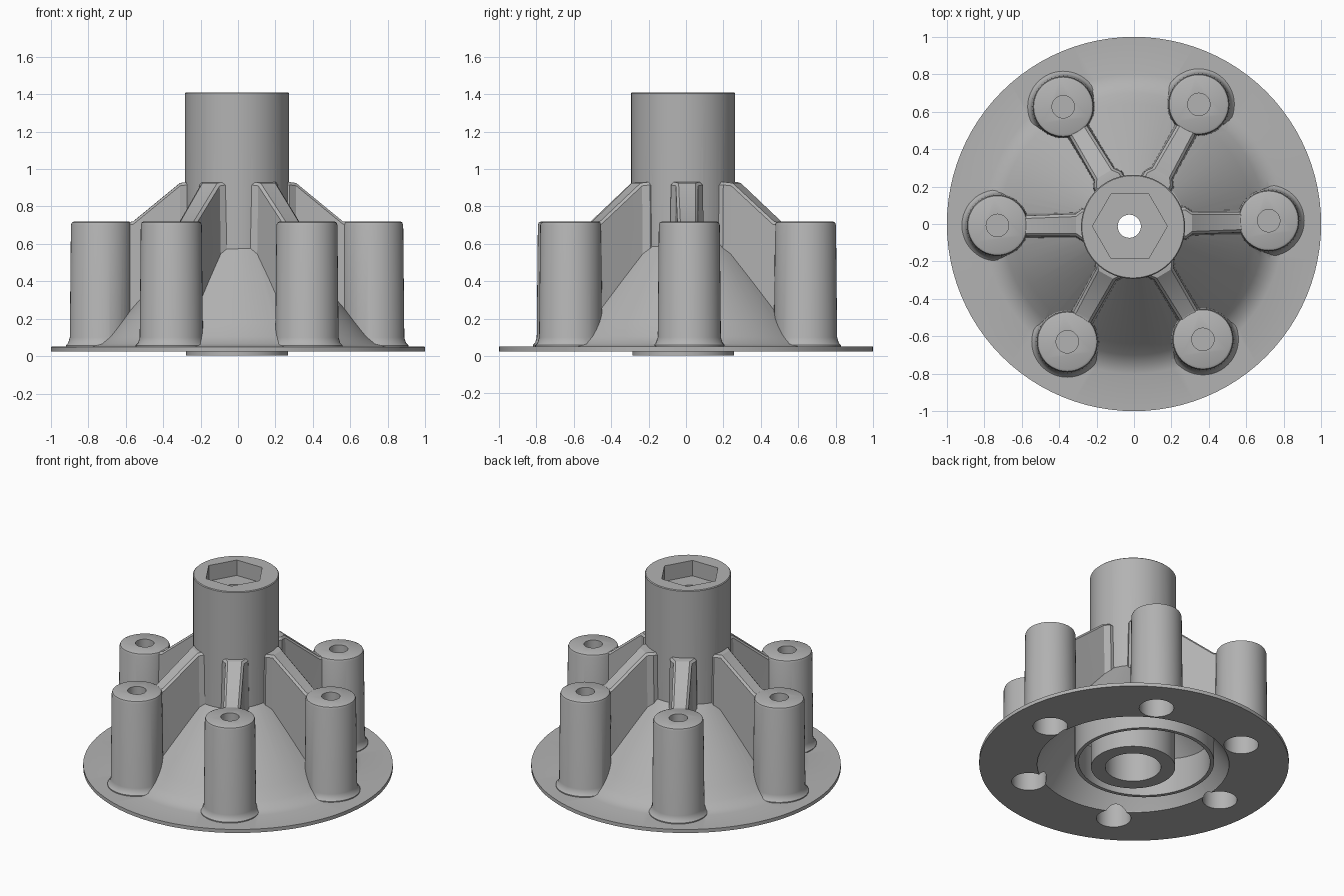
import bpy, bmesh, math
from mathutils import Matrix, Vector

if "Cube" in bpy.data.objects:
    bpy.data.objects.remove(bpy.data.objects["Cube"])

grey = bpy.data.materials.new("plain grey")
grey.diffuse_color = (0.45, 0.45, 0.45, 1)
grey.use_nodes = True
grey.node_tree.nodes["Principled BSDF"].inputs["Base Color"].default_value = grey.diffuse_color
HUB = (-0.005, -0.015)


def make(name, bm):
    bmesh.ops.recalc_face_normals(bm, faces=bm.faces)
    me = bpy.data.meshes.new(name)
    bm.to_mesh(me)
    bm.free()
    me.materials.append(grey)
    ob = bpy.data.objects.new(name, me)
    bpy.context.collection.objects.link(ob)
    return ob


def lathe(name, profile, center=(0, 0), seg=64, closed=False, turn=0.0):
    """Revolve (r, z) points; open profiles are capped, closed ones form a ring."""
    bm = bmesh.new()
    rings = []
    for r, z in profile:
        rings.append([bm.verts.new((center[0] + r * math.cos(turn + math.tau * i / seg),
                                    center[1] + r * math.sin(turn + math.tau * i / seg), z))
                      for i in range(seg)])
    pairs = list(zip(rings, rings[1:]))
    if closed:
        pairs.append((rings[-1], rings[0]))
    else:
        bm.faces.new(rings[0])
        bm.faces.new(rings[-1])
    for a, b in pairs:
        for i in range(seg):
            j = (i + 1) % seg
            bm.faces.new((a[i], a[j], b[j], b[i]))
    return make(name, bm)


def rib(name, angle):
    """Sloping web from the hub to a post, flared at the hub and wider at its foot."""
    stations = [(0.15, 0.085, 0.93), (0.275, 0.085, 0.93), (0.31, 0.06, 0.925),
                (0.56, 0.055, 0.72), (0.66, 0.055, 0.70)]
    bm = bmesh.new()
    rows = []
    for r, w, z in stations:
        pts = [(r, -w - 0.015, 0.08), (r, -w, z - 0.015), (r, -w + 0.015, z),
               (r, w - 0.015, z), (r, w, z - 0.015), (r, w + 0.015, 0.08)]
        rows.append([bm.verts.new(p) for p in pts])
    bm.faces.new(rows[0])
    bm.faces.new(rows[-1])
    for a, b in zip(rows, rows[1:]):
        for i in range(6):
            j = (i + 1) % 6
            bm.faces.new((a[i], a[j], b[j], b[i]))
    bmesh.ops.triangulate(bm, faces=bm.faces)
    bm.transform(Matrix.Rotation(angle, 4, 'Z'))
    return make(name, bm)


def combine(target, tool, op):
    mod = target.modifiers.new(op, 'BOOLEAN')
    mod.operation = op
    mod.solver = 'EXACT'
    mod.object = tool
    bpy.context.view_layer.objects.active = target
    bpy.ops.object.modifier_apply(modifier=mod.name)
    bpy.data.objects.remove(tool)


# Thin round flange rising into a cone
body = lathe("flanged_hub", [(1.0, 0.025), (1.0, 0.05), (0.80, 0.052), (0.75, 0.065),
                             (0.70, 0.105), (0.64, 0.175), (0.27, 0.60), (0.2, 0.62)], seg=96)

# Ribs and posts around the hub
angles = [math.radians(1 + 60 * k) for k in range(6)]
centers = [(-0.005 + 0.725 * math.cos(a), 0.005 + 0.725 * math.sin(a)) for a in angles]
for a, c in zip(angles, centers):
    combine(body, rib("rib", a), 'UNION')
    combine(body, lathe("post", [(0.19, 0.035), (0.19, 0.058), (0.178, 0.07), (0.169, 0.10),
                                 (0.163, 0.70), (0.158, 0.714), (0.146, 0.72)],
                        c, 48), 'UNION')

# Central hub cylinder
combine(body, lathe("hub", [(0.278, 0.004), (0.278, 1.405), (0.273, 1.41)], HUB), 'UNION')

# Hollow underside around the hub
combine(body, lathe("cavity", [(0.272, -0.1), (0.62, -0.1), (0.62, 0.03), (0.50, 0.22),
                               (0.272, 0.48)], HUB, 80, closed=True), 'DIFFERENCE')

# Blind holes in both ends of every post
for c in centers:
    combine(body, lathe("bolt_hole", [(0.112, -0.1), (0.112, 0.50)], c, 32), 'DIFFERENCE')
    combine(body, lathe("pilot_hole", [(0.06, 0.60), (0.06, 0.9)], c, 32), 'DIFFERENCE')

# Hexagonal socket, centre hole and lower bore
combine(body, lathe("hex_socket", [(0.2, 1.30), (0.2, 1.6)], (-0.022, -0.012), 6), 'DIFFERENCE')
combine(body, lathe("bore", [(0.18, -0.1), (0.18, 0.85)], HUB, 48), 'DIFFERENCE')
combine(body, lathe("centre_hole", [(0.062, 0.7), (0.062, 1.5)], (-0.025, -0.012), 32), 'DIFFERENCE')

# Slightly offset thin sleeve inside the hollow
sleeve = lathe("inner_sleeve", [(0.425, 0.03), (0.45, 0.03), (0.45, 0.29), (0.425, 0.29)],
               (-0.05, 0.045), 64, closed=True)

for ob in (body, sleeve):
    bpy.ops.object.select_all(action='DESELECT')
    ob.select_set(True)
    bpy.context.view_layer.objects.active = ob
    bpy.ops.object.shade_smooth_by_angle(angle=math.radians(30))
